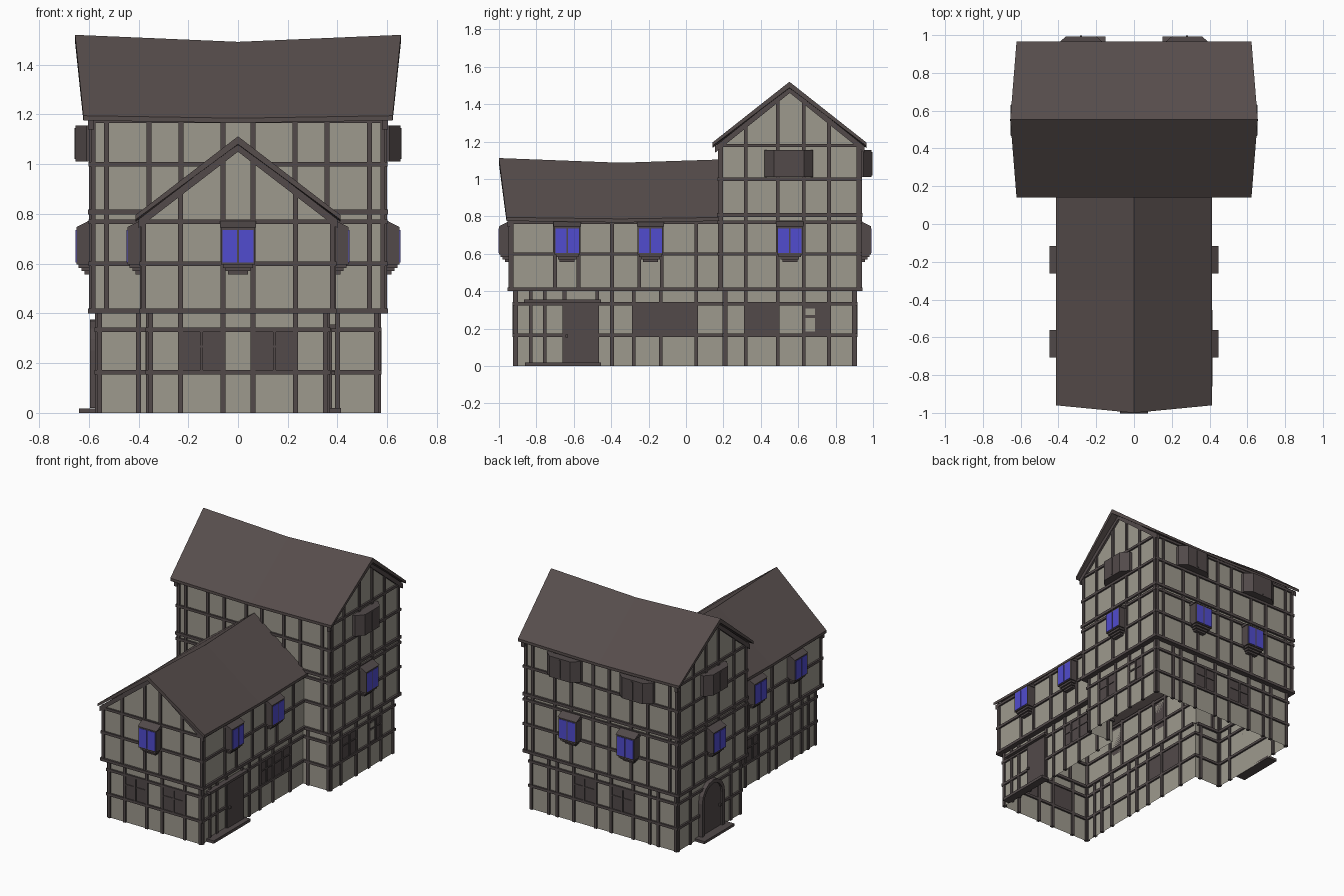
import bpy, bmesh, math

if "Cube" in bpy.data.objects:
    bpy.data.objects.remove(bpy.data.objects["Cube"])

def mat(name, c):
    m = bpy.data.materials.new(name)
    m.diffuse_color = (*c, 1)
    m.use_nodes = True
    m.node_tree.nodes["Principled BSDF"].inputs["Base Color"].default_value = m.diffuse_color
    return m

PLASTER = mat("plaster", (0.34, 0.32, 0.27))
TIMBER = mat("timber", (0.084, 0.068, 0.068))
ROOF = mat("roof_brown", (0.094, 0.074, 0.072))
GLASS = mat("blue_glass", (0.082, 0.072, 0.62))

parts = {}
def part(name, m):
    if name not in parts:
        parts[name] = (bmesh.new(), m)
    return parts[name][0]

def loft(bm, *secs, cap=True):
    """Skin equal-length rings of points, optionally capped."""
    rings = [[bm.verts.new(p) for p in s] for s in secs]
    n = len(rings[0])
    for a, b in zip(rings, rings[1:]):
        for i in range(n):
            j = (i + 1) % n
            bm.faces.new((a[i], a[j], b[j], b[i]))
    if cap:
        bm.faces.new(rings[0][::-1])
        bm.faces.new(rings[-1])

# A wall frame is (axis of normal, plane position, outward sign);
# u runs along the wall, z up, d outwards.
def P(F, u, z, d):
    n = F[1] + F[2] * d
    return (n, u, z) if F[0] == 'x' else (u, n, z)

def slab(bm, F, u0, u1, z0, z1, d0, d1):
    loft(bm, *[[P(F, u, z, d) for u, z in ((u0, z0), (u1, z0), (u1, z1), (u0, z1))] for d in (d0, d1)])

def post(F, u, z0, z1, name="timber_posts"):
    slab(part(name, TIMBER), F, u - .01, u + .01, z0, z1, -.012, .01)

def beam(F, u0, u1, z, d0=-.012, d1=.012, h=.018):
    slab(part("timber_beams", TIMBER), F, u0 - .012, u1 + .012, z, z + h, d0, d1)

# ---------- plaster walls: T-shaped shells, then the tall back block ----------
def tee(wx, wy, mx, y0, y1):
    return [(-wx, wy), (wx, wy), (wx, y0), (mx, y0), (mx, y1), (-mx, y1), (-mx, y0), (-wx, y0)]

def shell(name, pts, z0, z1):
    loft(part(name, PLASTER), [(x, y, z0) for x, y in pts], [(x, y, z1) for x, y in pts], cap=False)

shell("ground_walls", tee(.36, -.915, .565, .205, .905), 0, .41)
shell("middle_walls", tee(.385, -.94, .59, .18, .93), .41, .785)
shell("top_walls", [(-.59, .18), (.59, .18), (.59, .93), (-.59, .93)], .785, 1.185)
g = part("gable_walls", PLASTER)
g.faces.new([g.verts.new(p) for p in ((-.385, -.94, .785), (.385, -.94, .785), (0, -.94, 1.08))])
for s in (-1, 1):
    g.faces.new([g.verts.new((s * .59, y, z)) for y, z in ((.18, 1.185), (.93, 1.185), (.555, 1.487))])

# ---------- sagging roofs ----------
def roof(name, along, c, stations, t=.032):
    secs = []
    for r, rz, e, ez, hw in stations:   # ridge position, ridge z, eave position, eave z, half width
        ring = [(-hw, e, ez), (0, r, rz), (hw, e, ez), (hw, e, ez - t * .6), (0, r, rz - t), (-hw, e, ez - t * .6)]
        secs.append([(p, c + w, z) if along == 'x' else (c + w, p, z) for w, p, z in ring])
    loft(part(name, ROOF), *secs)

roof("main_roof", 'x', .553, [(-.655, 1.52, -.622, 1.195, .412), (0, 1.492, 0, 1.185, .412),
                              (.655, 1.52, .622, 1.195, .412)])
roof("wing_roof", 'y', 0, [(-1, 1.112, -.96, .795, .413), (-.35, 1.087, -.35, .787, .413),
                           (.2, 1.105, .2, .795, .413)])

# ---------- wall frames ----------
FRONT, FRONT_G = ('y', -.94, -1), ('y', -.915, -1)
BACK, BACK_G = ('y', .93, 1), ('y', .905, 1)
MFRONT, MFRONT_G = ('y', .18, -1), ('y', .205, -1)
def side(x, s): return ('x', s * x, s)

XS = [s * x for s in (-1, 1) for x in (.06, .23, .358, .528)]
YS = (.32, .49, .63, .765)

# gable rafters
def rake(F, c, hw, zlow, zhigh):
    for s in (-1, 1):
        ring = [(c, zhigh), (c + s * hw, zlow), (c + s * hw, zlow - .035), (c, zhigh - .035)]
        loft(part("gable_rafters", TIMBER), *[[P(F, u, z, d) for u, z in ring] for d in (-.01, .014)])

# front of the wing
rake(FRONT, 0, .4, .778, 1.085)
for u in (-.06, .06, -.232, .232):
    post(FRONT, u, .4, 1.085 - .767 * abs(u) - .01)
    post(FRONT_G, u, 0, .4)
for s in (-1, 1):
    post(FRONT, s * .38, .4, .785)
    post(FRONT_G, s * .352, 0, .4)
for z in (.155, .325):
    beam(FRONT_G, -.36, .36, z)
for z in (.59, .76):
    beam(FRONT, -.385, .385, z)
beam(FRONT, -.385, .385, .4, -.04, .014, .02)

# back wall, and the front of the back block
for u in XS + [-.582, .582]:
    post(BACK, u, .4, 1.185)
    post(MFRONT, u, .8 if abs(u) < .5 else .4, 1.185)
    post(BACK_G, max(-.557, min(.557, u)) if abs(u) > .55 else u * .8 if abs(u) > .5 else u, 0, .4)
for z in (.155, .325):
    beam(BACK_G, -.565, .565, z)
for z in (.59, .76, .99, 1.165):
    beam(BACK, -.59, .59, z)
for z in (.99, 1.165):
    beam(MFRONT, -.59, .59, z)
for z in (.4, .797):
    beam(BACK, -.59, .59, z, -.04, .014, .02)
for s in (-1, 1):
    a, b = sorted((s * .385, s * .59))
    for z in (.59, .76):
        beam(MFRONT, a, b, z)
    for z in (.4, .797):
        beam(MFRONT, a, b, z, -.04, .014, .02)
    a, b = sorted((s * .36, s * .565))
    for z in (.155, .325):
        beam(MFRONT_G, a, b, z)
    for x in (.4, .557):
        post(MFRONT_G, s * x, 0, .4)

# both long sides
for s in (-1, 1):
    W, WG, M, MG = side(.385, s), side(.36, s), side(.59, s), side(.565, s)
    for u in (-.932, -.7, -.575, -.395, -.25, -.13, .055):
        post(W, u, .4, .785)
    for u in (-.907, -.83, -.755, -.65, -.475, -.395, -.28, -.135, .055):
        post(WG, u, 0, .4)
    for z in (.155, .325):
        beam(WG, -.915, .205, z)
        beam(MG, .205, .905, z)
    for z in (.59, .76):
        beam(W, -.94, .18, z)
    for z in (.59, .76, .99, 1.17):
        beam(M, .18, .93, z)
    beam(W, -.94, .18, .4, -.04, .014, .02)
    for z in (.4, .797):
        beam(M, .18, .93, z, -.04, .014, .02)
    for u in YS + (.188, .922):
        post(M, u, .4, 1.485 - .81 * abs(u - .555))
        if s > 0 or not .4 < u < .7:
            post(MG, min(max(u, .213), .897), 0, .4)
    rake(M, .555, .4, 1.175, 1.495)

# ---------- oriel windows: stepped base, body, sloping hood, two panes ----------
def oriel(F, c):
    bm = part("oriel_windows", TIMBER)
    slab(bm, F, c - .068, c + .068, .597, .745, 0, .06)
    for w, d, z in ((.06, .052, .583), (.05, .04, .57), (.04, .028, .557)):
        slab(bm, F, c - w, c + w, z, z + .014, 0, d)
    loft(bm, *[[P(F, u, .745, 0), P(F, u, .745, .063), P(F, u, .778, 0)] for u in (c - .073, c + .073)])
    for a in (-.062, .004):
        slab(part("oriel_glass", GLASS), F, c + a, c + a + .058, .605, .735, .058, .063)

# top-floor bays with slanted shutters
def bay(F, c):
    ring = [(-.13, 0), (-.13, .02), (-.08, .063), (.08, .063), (.13, .02), (.13, 0)]
    loft(part("shuttered_bays", TIMBER), *[[P(F, c + u, z, d) for u, d in ring] for z in (1.01, 1.155)])
    slab(part("shuttered_bays", TIMBER), F, c - .006, c + .006, 1.02, 1.145, .06, .067)

# ground-floor shuttered windows
def panel(F, u0, u1):
    bm = part("ground_windows", TIMBER)
    c = (u0 + u1) / 2
    slab(bm, F, u0, u1, .165, .33, -.004, .005)
    slab(bm, F, c - .006, c + .006, .165, .33, 0, .012)
    slab(bm, F, u0, u1, .262, .27, 0, .01)

oriel(FRONT, 0)
for s in (-1, 1):
    for c in (-.635, -.19):
        oriel(side(.385, s), c)
    oriel(side(.59, s), .555)
    bay(side(.59, s), .55)
    oriel(BACK, s * .225)
    bay(BACK, s * .28)
    a, b = sorted((s * .06, s * .235))
    panel(FRONT_G, a, b)
    panel(BACK_G, a, b)
    panel(side(.36, s), -.285, -.135)
    panel(side(.36, s), -.135, .06)
R = side(.565, 1)
panel(R, .33, .49)
panel(R, .63, .765)
slab(part("open_shutter_gap", PLASTER), R, .64, .69, .185, .258, 0, .008)
slab(part("open_shutter_gap", PLASTER), R, .64, .69, .274, .308, 0, .008)

# ---------- wing door: leaf, handle, canopy and step ----------
WG = side(.36, 1)
door = part("wing_door", TIMBER)
slab(door, WG, -.655, -.475, .02, .335, 0, .018)
slab(door, WG, -.645, -.63, .152, .168, .018, .03)
slab(door, WG, -.865, -.455, .338, .356, 0, .035)
slab(door, WG, -.86, -.455, 0, .02, 0, .055)

# ---------- arched door on the left of the back block ----------
L = side(.565, -1)
def arch(r):
    pts = [(.545 - r, .02)]
    pts += [(.545 - r * math.cos(i * math.pi / 8), .25 + r * math.sin(i * math.pi / 8)) for i in range(9)]
    return pts + [(.545 + r, .02)]
ad = part("arched_door", TIMBER)
loft(ad, *[[P(L, u, z, d) for u, z in arch(.11)] for d in (0, .016)])
for i in range(10):
    o, n = arch(.125), arch(.1)
    loft(ad, *[[P(L, u, z, d) for u, z in (o[i], o[i + 1], n[i + 1], n[i])] for d in (0, .03)])
slab(ad, L, .38, .71, 0, .018, 0, .075)
slab(ad, L, .455, .47, .16, .175, .016, .03)

# ---------- make the objects ----------
for name, (bm, m) in parts.items():
    bmesh.ops.recalc_face_normals(bm, faces=bm.faces)
    me = bpy.data.meshes.new(name)
    bm.to_mesh(me)
    bm.free()
    me.materials.append(m)
    bpy.context.collection.objects.link(bpy.data.objects.new(name, me))
